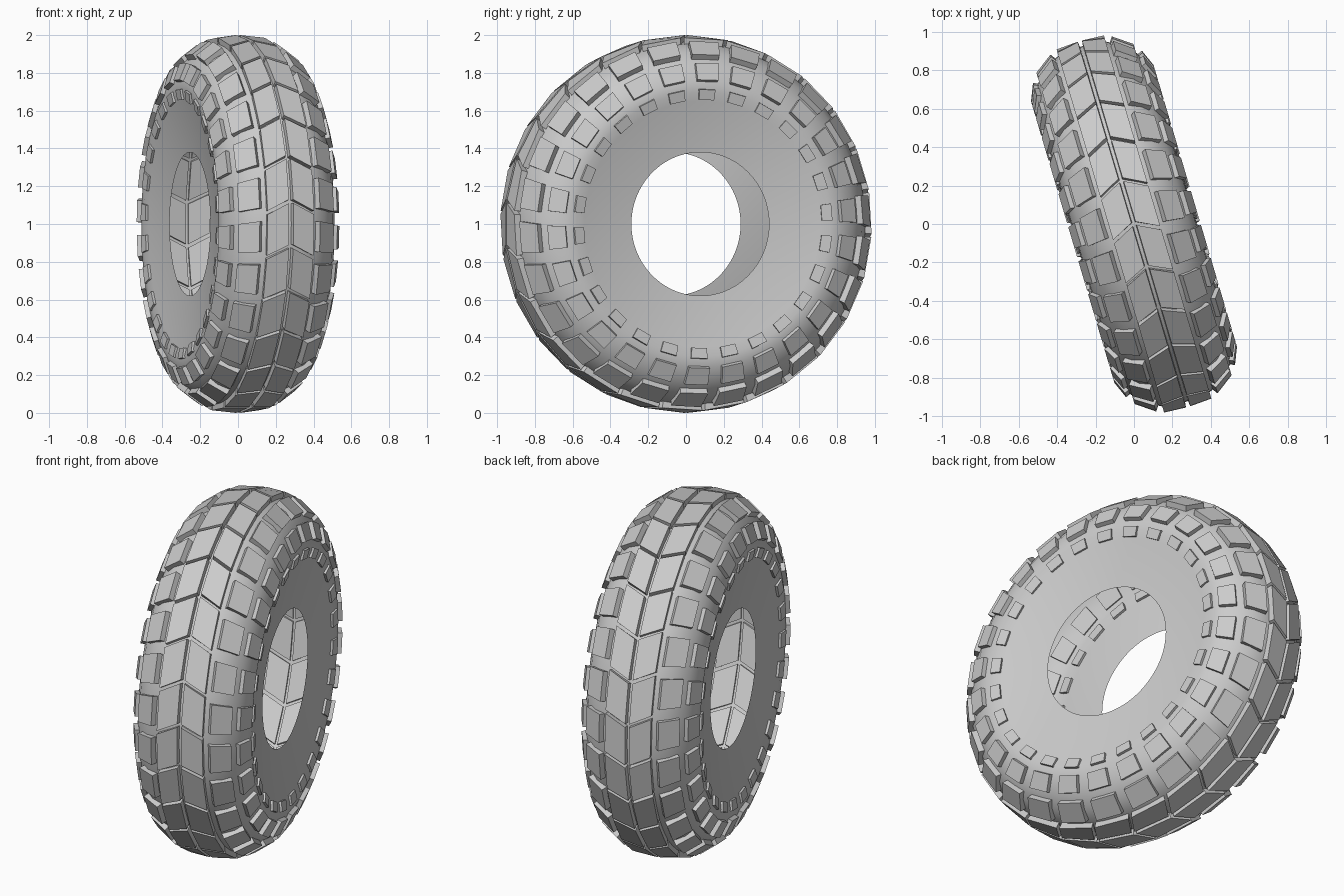
import bpy, bmesh
from math import sin, cos, pi, radians, hypot
from mathutils import Matrix

if "Cube" in bpy.data.objects:
    bpy.data.objects.remove(bpy.data.objects["Cube"])

PITCHES = 26                      # tread blocks around the tyre
STEP = 2 * pi / PITCHES
PLACE = Matrix.Translation((0, 0, 1)) @ Matrix.Rotation(radians(16.5), 4, 'Z')


def point(a, r, ang):
    """Axial position, radius and angle (front -> top -> back) to xyz."""
    return (a, -r * cos(ang), r * sin(ang))


def finish(bm, name, smooth):
    bmesh.ops.recalc_face_normals(bm, faces=bm.faces[:])
    me = bpy.data.meshes.new(name)
    bm.to_mesh(me)
    bm.free()
    ob = bpy.data.objects.new(name, me)
    bpy.context.collection.objects.link(ob)
    ob.matrix_world = PLACE
    if smooth:
        for o in bpy.context.selected_objects:
            o.select_set(False)
        ob.select_set(True)
        bpy.context.view_layer.objects.active = ob
        bpy.ops.object.shade_smooth_by_angle(angle=radians(35))
    return ob


# Hollow carcass: half profile (axial, radius), mirrored and spun
half = [(0.265, 0.38), (0.30, 0.65), (0.314, 0.70), (0.309, 0.76),
        (0.275, 0.84), (0.21, 0.91), (0.13, 0.952), (0.06, 0.963)]
profile = half + [(0, 0.965)] + [(-a, r) for a, r in reversed(half)]
SEG = 78
bm = bmesh.new()
rings = [[bm.verts.new(point(a, r, 2 * pi * i / SEG)) for a, r in profile]
         for i in range(SEG)]
for i in range(SEG):
    p, q = rings[i], rings[(i + 1) % SEG]
    for j in range(len(profile) - 1):
        bm.faces.new((p[j], p[j + 1], q[j + 1], q[j]))
finish(bm, "tyre_carcass", True)


def tread_row(name, start, end, cover, lag0, lag1, height, depth=0.014):
    """Row of blocks on both sides, standing on the line start-end."""
    (a0, r0), (a1, r1) = start, end
    length = hypot(a1 - a0, r1 - r0)
    na, nr = -(r1 - r0) / length, (a1 - a0) / length    # outward normal
    half_w = STEP * cover / 2
    bm = bmesh.new()
    for side in (1, -1):
        for k in range(PITCHES):
            mid = k * STEP
            layers = []
            for off in (-depth, height):
                layers.append([bm.verts.new(point(side * (a + na * off), r + nr * off,
                                                  mid - lag + s * half_w))
                               for a, r, lag, s in ((a0, r0, lag0, -1), (a0, r0, lag0, 1),
                                                    (a1, r1, lag1, 1), (a1, r1, lag1, -1))])
            lo, hi = layers
            bm.faces.new(lo)
            bm.faces.new(hi)
            for i in range(4):
                j = (i + 1) % 4
                bm.faces.new((lo[i], lo[j], hi[j], hi[i]))
    finish(bm, name, False)


# Tread: chevron centre, shoulder, upper side and inner side blocks
tread_row("centre_tread_blocks", (0.008, 0.966), (0.125, 0.954), 0.92, 0.0, 0.06, 0.034)
tread_row("shoulder_blocks", (0.148, 0.944), (0.245, 0.874), 0.70, 0.07, 0.085, 0.032)
tread_row("side_blocks", (0.272, 0.844), (0.309, 0.755), 0.62, 0.085, 0.09, 0.026)
tread_row("inner_side_blocks", (0.313, 0.715), (0.303, 0.66), 0.52, 0.09, 0.09, 0.014)
